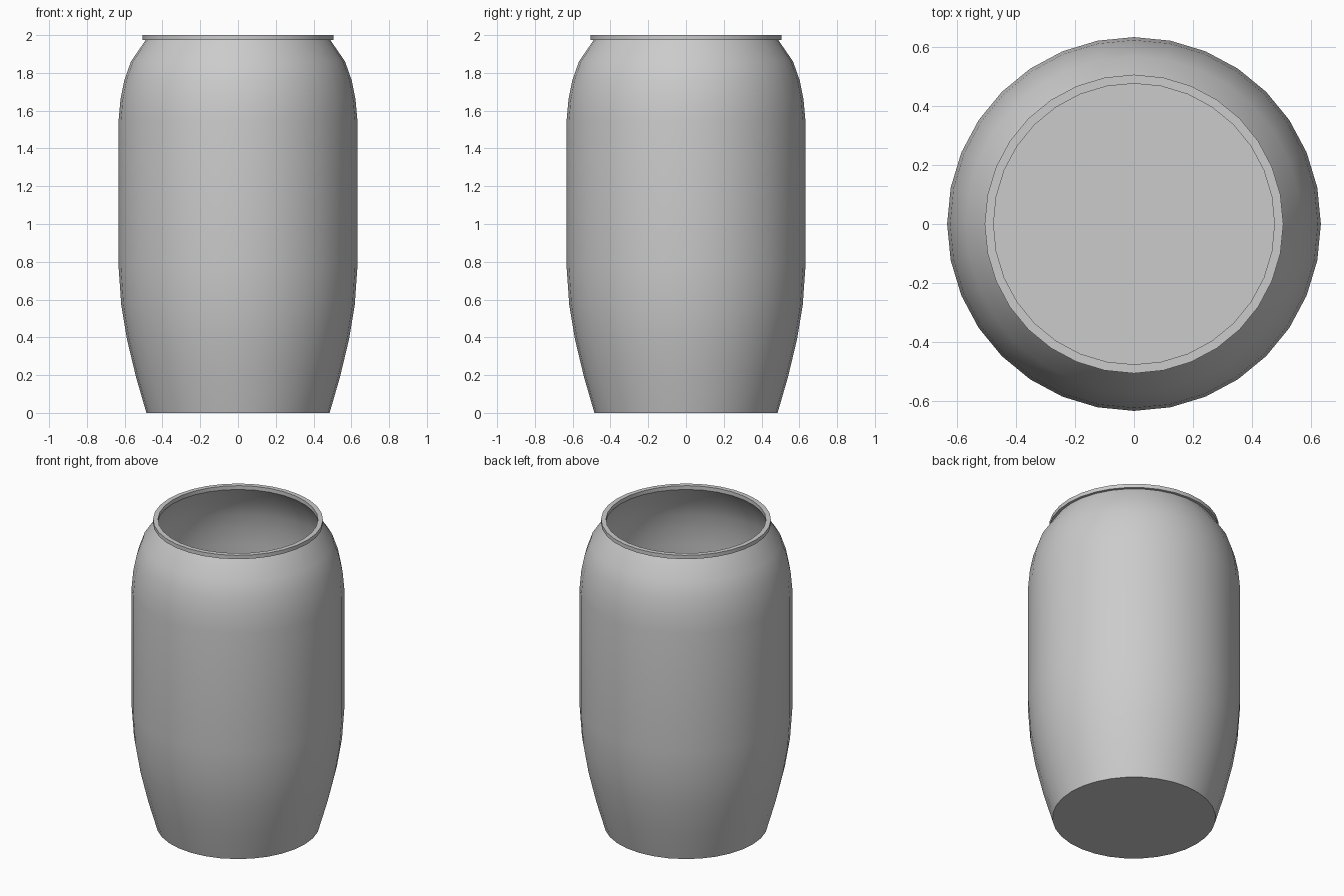
import bpy, bmesh
from math import cos, sin, pi, radians

if "Cube" in bpy.data.objects:
    bpy.data.objects.remove(bpy.data.objects["Cube"])

SIDES = 32


def lathe(name, profile):
    """Revolve a closed-at-axis (radius, z) profile around z."""
    bm = bmesh.new()
    rings = []
    for r, z in profile:
        rings.append([bm.verts.new((r * cos(2 * pi * i / SIDES), r * sin(2 * pi * i / SIDES), z))
                      for i in range(SIDES)])
    for a, b in zip(rings, rings[1:]):
        for i in range(SIDES):
            j = (i + 1) % SIDES
            bm.faces.new((a[i], a[j], b[j], b[i]))
    # underside and inner floor
    bm.faces.new(rings[0][::-1])
    bm.faces.new(rings[-1])
    bmesh.ops.recalc_face_normals(bm, faces=bm.faces)
    mesh = bpy.data.meshes.new(name)
    bm.to_mesh(mesh)
    bm.free()
    obj = bpy.data.objects.new(name, mesh)
    bpy.context.collection.objects.link(obj)
    bpy.context.view_layer.objects.active = obj
    obj.select_set(True)
    bpy.ops.object.shade_smooth_by_angle(angle=radians(30))
    return obj


# outer wall from base to neck
outer = [(0.485, 0), (0.54, 0.19), (0.588, 0.39), (0.618, 0.57), (0.632, 0.77),
         (0.632, 1.55), (0.622, 1.66), (0.602, 1.76), (0.567, 1.86), (0.488, 1.975)]
# flat projecting lip
lip = [(0.505, 1.975), (0.505, 2.0), (0.475, 2.0), (0.475, 1.975)]
# thin inner wall down to the floor
inner = [(r - 0.01, z) for r, z in outer[-2:0:-1]] + [(0.478, 0.01)]

lathe("vase", outer + lip + inner)
